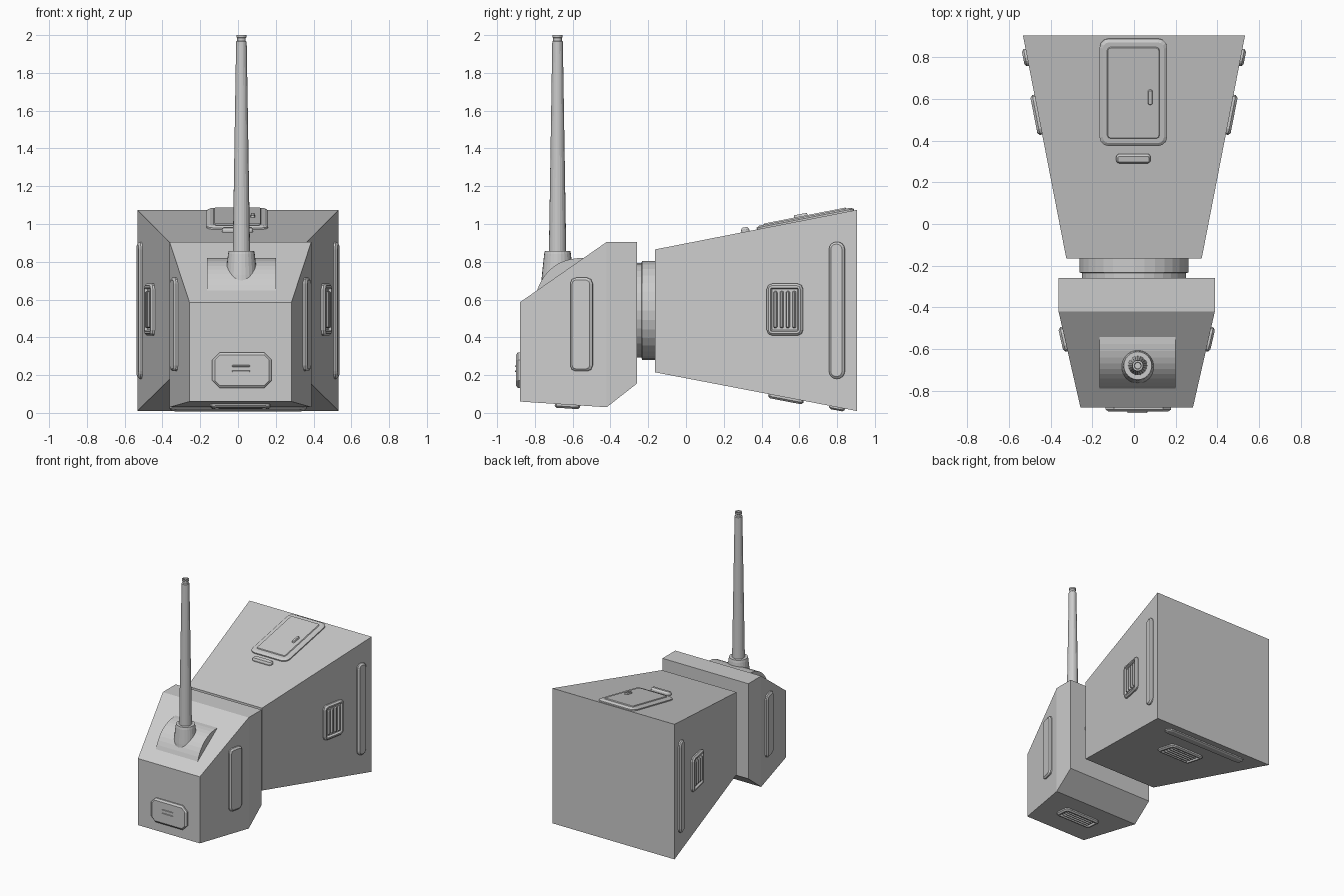
import bpy
import bmesh
import math
from mathutils import Vector, Matrix

if "Cube" in bpy.data.objects:
    bpy.data.objects.remove(bpy.data.objects["Cube"], do_unlink=True)

grey = bpy.data.materials.new("plain grey")
grey.use_nodes = True
tone = (0.6, 0.6, 0.6, 1.0)
grey.diffuse_color = tone
grey.node_tree.nodes["Principled BSDF"].inputs["Base Color"].default_value = tone


def loft(name, rings, matrix=None):
    """Skin a closed solid over rings that have equal point counts."""
    bm = bmesh.new()
    loops = [[bm.verts.new(p) for p in ring] for ring in rings]
    for a, b in zip(loops, loops[1:]):
        for i in range(len(a)):
            j = (i + 1) % len(a)
            bm.faces.new((a[i], a[j], b[j], b[i]))
    bm.faces.new(loops[0][::-1])
    bm.faces.new(loops[-1])
    bmesh.ops.recalc_face_normals(bm, faces=bm.faces)
    mesh = bpy.data.meshes.new(name)
    bm.to_mesh(mesh)
    bm.free()
    mesh.materials.append(grey)
    obj = bpy.data.objects.new(name, mesh)
    if matrix:
        obj.matrix_world = matrix
    bpy.context.collection.objects.link(obj)
    return obj


def box_sections(name, cx, sections):
    """Rectangular sections along y: (y, half width, bottom, top)."""
    return loft(name, [[(cx - w, y, lo), (cx + w, y, lo), (cx + w, y, hi), (cx - w, y, hi)]
                       for y, w, lo, hi in sections])


def circle(r, h, n):
    return [(r * math.cos(math.tau * i / n), r * math.sin(math.tau * i / n), h) for i in range(n)]


def outline(w, h, r, z, steps):
    """Rectangle with rounded (or chamfered, steps=1) corners."""
    pts = []
    for k, (sx, sy) in enumerate([(1, 1), (-1, 1), (-1, -1), (1, -1)]):
        for i in range(steps + 1):
            a = math.pi / 2 * (k + i / steps)
            pts.append((sx * (w / 2 - r) + r * math.cos(a), sy * (h / 2 - r) + r * math.sin(a), z))
    return pts


def frame(pos, normal, up):
    n = Vector(normal).normalized()
    u = Vector(up).cross(n).normalized()
    v = n.cross(u)
    m = Matrix((u, v, n)).transposed().to_4x4()
    m.translation = Vector(pos)
    return m


def plate(name, m, w, h, r, thick, lip, steps=4, recess=0.0):
    """Bevelled plate, optionally with a sunken centre."""
    layers = [(0, -0.01), (0, thick * 0.5), (lip, thick)]
    if recess:
        layers += [(lip * 2, thick), (lip * 2.6, thick - recess)]
    return loft(name, [outline(w - 2 * d, h - 2 * d, max(r - d, 0.004), z, steps)
                       for d, z in layers], m)


def vent(name, m, w, h, thick, slats):
    """Framed grille whose slats run along the plate's long v axis."""
    plate(name + "_frame", m, w, h, 0.03, thick, 0.011, 2, thick * 0.7)
    pitch = (w - 0.06) / slats
    for i in range(slats):
        x = (i - (slats - 1) / 2) * pitch
        plate(name + "_slat", m @ Matrix.Translation((x, 0, 0)), pitch * 0.55, h - 0.08, 0.006, thick, 0.004, 2)


# Main hulls
HEAD_X = 0.013
box_sections("rear_body", 0, [(-0.165, 0.325, 0.215, 0.865), (0.905, 0.533, 0.01, 1.075)])
box_sections("head", HEAD_X, [(-0.88, 0.27, 0.06, 0.585), (-0.42, 0.375, 0.03, 0.905),
                              (-0.26, 0.375, 0.155, 0.905)])

# Round neck joining the two hulls
neck = frame((0, -0.16, 0.543), (0, -1, 0), (0, 0, 1))
loft("neck", [circle(r, h, 32) for r, h in
              [(0.262, -0.02), (0.262, 0.072), (0.25, 0.076), (0.25, 0.11)]], neck)

# Side details on both hulls
SIDE = 0.194
HEAD_SIDE = 0.228
for s, tag in ((1, "left"), (-1, "right")):
    def body_side(y, z):
        return frame((s * (0.357 + SIDE * y), y, z), (s, -SIDE, 0), (0, 0, 1))
    plate(tag + "_body_strip", body_side(0.80, 0.543), 0.084, 0.725, 0.04, 0.02, 0.012)
    vent(tag + "_body_vent", body_side(0.525, 0.547), 0.195, 0.275, 0.022, 4)
    y = -0.552
    x = HEAD_X + s * (0.375 + HEAD_SIDE * (y + 0.42))
    plate(tag + "_head_strip", frame((x, y, 0.468), (s, -HEAD_SIDE, 0), (0, 0, 1)),
          0.12, 0.495, 0.03, 0.02, 0.013, 2)

# Roof hatch, latch and bar
ROOF = 0.196


def roof(x, y):
    return frame((x, y, 0.897 + ROOF * y), (0, -ROOF, 1), (0, 1, ROOF))


plate("roof_hatch", roof(-0.003, 0.633), 0.325, 0.525, 0.045, 0.018, 0.016, 3)
plate("roof_hatch_panel", roof(-0.003, 0.633), 0.26, 0.455, 0.02, 0.024, 0.008, 2)
plate("roof_hatch_latch", roof(0.078, 0.613), 0.026, 0.078, 0.012, 0.036, 0.005)
plate("roof_bar", roof(-0.003, 0.315), 0.165, 0.044, 0.015, 0.024, 0.008, 3)

# Underside vents and strip
FLOOR = 0.192


def belly(y):
    return frame((0, y, 0.183 - FLOOR * y), (0, -FLOOR, -1), (1, 0, 0))


vent("belly_vent", belly(0.53), 0.19, 0.3, 0.02, 4)
plate("belly_strip", belly(0.80), 0.084, 0.725, 0.04, 0.016, 0.012)
vent("chin_vent", frame((HEAD_X, -0.627, 0.0435), (0, -0.065, -1), (1, 0, 0)), 0.135, 0.32, 0.02, 3)

# Nose plate with two small slots
nose = frame((HEAD_X + 0.008, -0.88, 0.226), (0, -1, 0), (0, 0, 1))
plate("nose_plate", nose, 0.315, 0.19, 0.04, 0.02, 0.014, 1)
for w, dz in ((0.1, -0.006), (0.1, 0.022)):
    plate("nose_slot", nose @ Matrix.Translation((-0.005, dz, 0)), w, 0.012, 0.005, 0.026, 0.003, 2)

# Curved saddle under the mast, an arc rising from the sloped brow
ax, bx = Vector((0, -0.79, 0.645)), Vector((0, -0.54, 0.82))
chord = bx - ax
out = Vector((0, -chord.z, chord.y)).normalized()
arc = [ax - out * 0.03]
for i in range(11):
    t = i / 10
    arc.append(ax + chord * t + out * 0.055 * (1 - (2 * t - 1) ** 2))
arc.append(bx - out * 0.03)
loft("mast_saddle", [[(x, p.y, p.z) for p in arc] for x in (-0.165, 0.2)])

# Mast socket and tapered mast
mast = Matrix.Translation((0.018, -0.68, 0))
loft("mast_socket", [circle(r, z, 24) for r, z in
                     [(0.088, 0.66), (0.083, 0.73), (0.071, 0.84), (0.067, 0.858), (0.045, 0.858)]], mast)
loft("mast", [circle(r, z, 20) for r, z in
              [(0.046, 0.84), (0.045, 0.9), (0.028, 1.965), (0.023, 1.97),
               (0.023, 1.985), (0.026, 1.988), (0.026, 2.0), (0.017, 2.0), (0.015, 1.985)]], mast)
